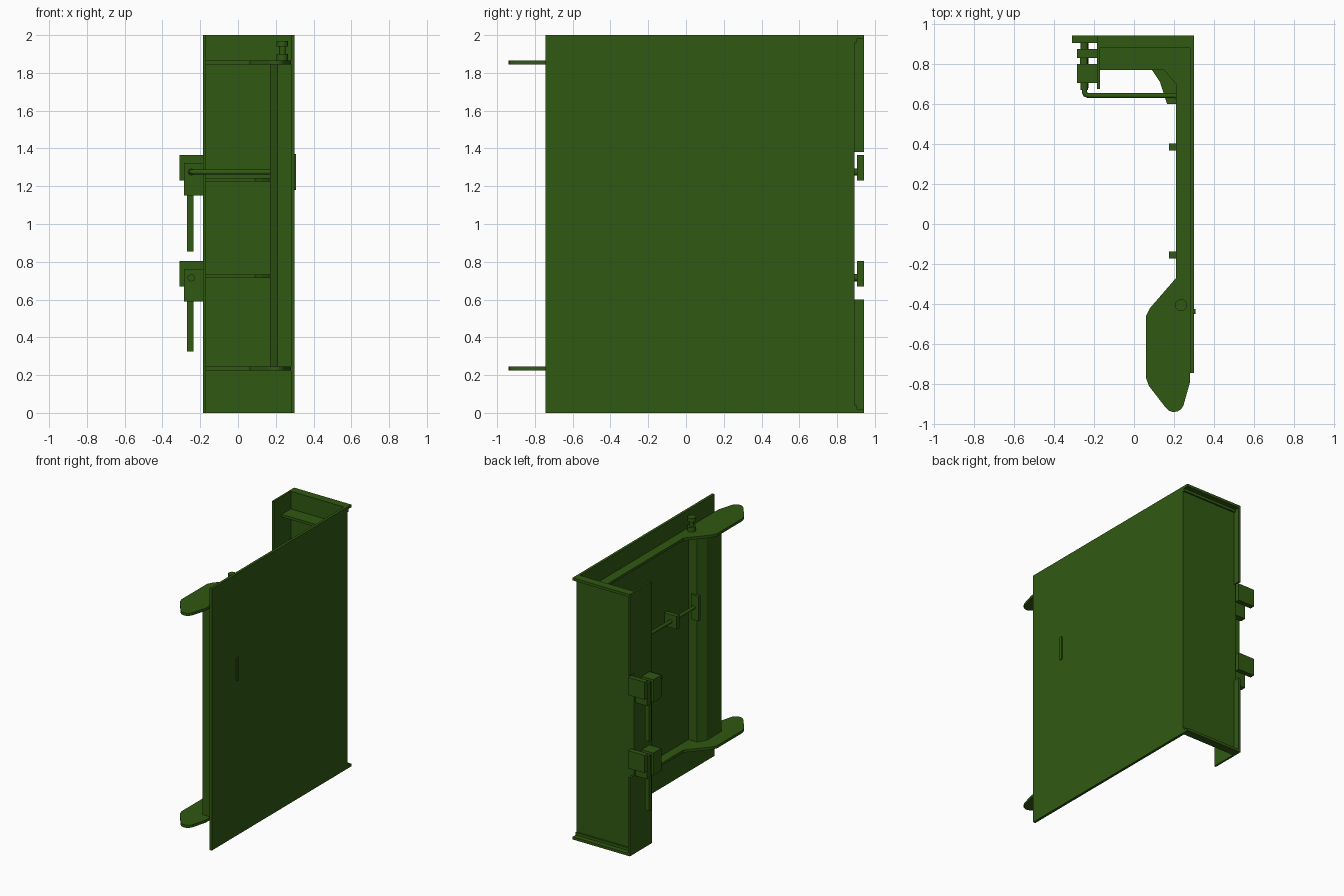
import bpy, bmesh, math
from mathutils import Vector

if "Cube" in bpy.data.objects:
    bpy.data.objects.remove(bpy.data.objects["Cube"])

green = bpy.data.materials.new("dark_green")
green.diffuse_color = (0.03, 0.10, 0.006, 1)
green.use_nodes = True
green.node_tree.nodes["Principled BSDF"].inputs["Base Color"].default_value = green.diffuse_color


def finish(name, bm):
    bmesh.ops.recalc_face_normals(bm, faces=bm.faces)
    me = bpy.data.meshes.new(name)
    bm.to_mesh(me)
    bm.free()
    me.materials.append(green)
    ob = bpy.data.objects.new(name, me)
    bpy.context.collection.objects.link(ob)
    return ob


def box(name, x0, x1, y0, y1, z0, z1):
    return prism(name, [(x0, y0), (x1, y0), (x1, y1), (x0, y1)], z0, z1)


def prism(name, pts, z0, z1):
    bm = bmesh.new()
    f = bm.faces.new([bm.verts.new((x, y, z0)) for x, y in pts])
    ext = bmesh.ops.extrude_face_region(bm, geom=[f])
    vs = [g for g in ext["geom"] if isinstance(g, bmesh.types.BMVert)]
    bmesh.ops.translate(bm, verts=vs, vec=(0, 0, z1 - z0))
    return finish(name, bm)


def rod(name, pts, r):
    cu = bpy.data.curves.new(name, "CURVE")
    cu.dimensions = "3D"
    cu.bevel_depth, cu.bevel_resolution, cu.use_fill_caps = r, 2, True
    sp = cu.splines.new("POLY")
    sp.points.add(len(pts) - 1)
    for p, c in zip(sp.points, pts):
        p.co = (*c, 1)
    cu.materials.append(green)
    ob = bpy.data.objects.new(name, cu)
    bpy.context.collection.objects.link(ob)
    return ob


def cylinder(name, x, y, z0, z1, r):
    return prism(name, [(x + r * math.cos(i * math.tau / 20), y + r * math.sin(i * math.tau / 20))
                        for i in range(20)], z0, z1)


# Door skin and end wall
box("door_panel", 0.28, 0.30, -0.745, 0.89, 0, 2)
box("end_wall", -0.18, 0.30, 0.88, 0.893, 0, 2)
for name, z in (("bottom_lip", 0), ("top_lip", 1.98)):
    box(name, -0.18, 0.30, 0.893, 0.942, z, z + 0.02)
    box(name + "_backing", -0.18, 0.30, 0.893, 0.905, z + (0.02 if z == 0 else -0.02),
        z + (0.04 if z == 0 else 0))

# Edge flange, notched around the latches
box("edge_flange", -0.185, -0.17, 0.675, 0.893, 0, 2)
for z0, z1 in ((0, 0.6), (1.38, 2)):
    box("edge_flange_outer", -0.185, -0.17, 0.893, 0.942, z0, z1)

# Hinge plates with rounded tails
tip = [(0.20 + 0.05 * math.cos(a), -0.89 - 0.05 * math.sin(a))
       for a in [math.radians(d) for d in range(20, 146, 25)]]
hinge = [(-0.17, 0.88), (-0.17, 0.77), (0.15, 0.77), (0.21, 0.70), (0.21, -0.27),
         (0.08, -0.42), (0.06, -0.46), (0.06, -0.77), (0.075, -0.81)]
hinge += tip[::-1] + [(0.28, -0.79), (0.28, 0.88)]
for z in (0.225, 1.845):
    prism("hinge_plate", hinge, z, z + 0.02)

# Corner brackets at mid height
bracket = [(-0.17, 0.88), (-0.17, 0.77), (0.09, 0.77), (0.13, 0.71), (0.165, 0.60),
           (0.28, 0.60), (0.28, 0.88)]
for z in (0.715, 1.225):
    prism("corner_bracket", bracket, z, z + 0.018)

# Vertical stiffener post
prism("stiffener_post", [(0.28, -0.43), (0.21, -0.43), (0.17, -0.49), (0.17, -0.67),
                         (0.21, -0.73), (0.28, -0.73)], 0.245, 1.845)

# Stop knob on the top hinge plate
for z0, z1, r in ((1.865, 1.90, 0.03), (1.90, 1.94, 0.017), (1.94, 1.97, 0.03)):
    cylinder("stop_knob", 0.235, -0.405, z0, z1, r)

# Latches: keeper, guides, pin and hanging lever
for z in (1.275, 0.715):
    box("latch_keeper", -0.31, -0.17, 0.905, 0.942, z - 0.045, z + 0.09)
    box("latch_guide", -0.285, -0.18, 0.83, 0.875, z - 0.125, z + 0.047)
    box("latch_housing", -0.285, -0.18, 0.705, 0.80, z - 0.125, z + 0.047)
    box("latch_lever", -0.27, -0.235, 0.80, 0.83, z - 0.42 if z > 1 else z - 0.39, z + 0.03)
    if z < 1:
        rod("latch_pin", [(-0.248, 0.905, z), (-0.248, 0.68, z)], 0.02)
    else:
        rod("latch_pin", [(-0.248, 0.905, z), (-0.248, 0.67, z)], 0.019)

# Actuating rod running to the handle, with guides
zr = 1.275
rod("actuating_rod", [(-0.248, 0.70, zr), (-0.248, 0.66, zr), (-0.242, 0.647, zr),
                      (-0.228, 0.642, zr), (0.205, 0.642, zr), (0.22, 0.635, zr),
                      (0.225, 0.62, zr), (0.225, -0.43, zr)], 0.013)
for y in (0.385, -0.155):
    box("rod_guide", 0.175, 0.28, y - 0.017, y + 0.017, zr - 0.05, zr + 0.05)

# Handle inside and its rounded strip outside
box("inner_handle", 0.185, 0.25, -0.44, -0.415, 1.18, 1.37)
bm = bmesh.new()
outline = []
for zc, a0 in ((1.358, 0), (1.192, math.pi)):
    for i in range(9):
        a = a0 + i * math.pi / 8
        outline.append((0.298, -0.438 + 0.012 * math.cos(a), zc + 0.012 * math.sin(a)))
f = bm.faces.new([bm.verts.new(p) for p in outline])
ext = bmesh.ops.extrude_face_region(bm, geom=[f])
bmesh.ops.translate(bm, vec=(0.009, 0, 0),
                    verts=[g for g in ext["geom"] if isinstance(g, bmesh.types.BMVert)])
finish("outer_handle", bm)
